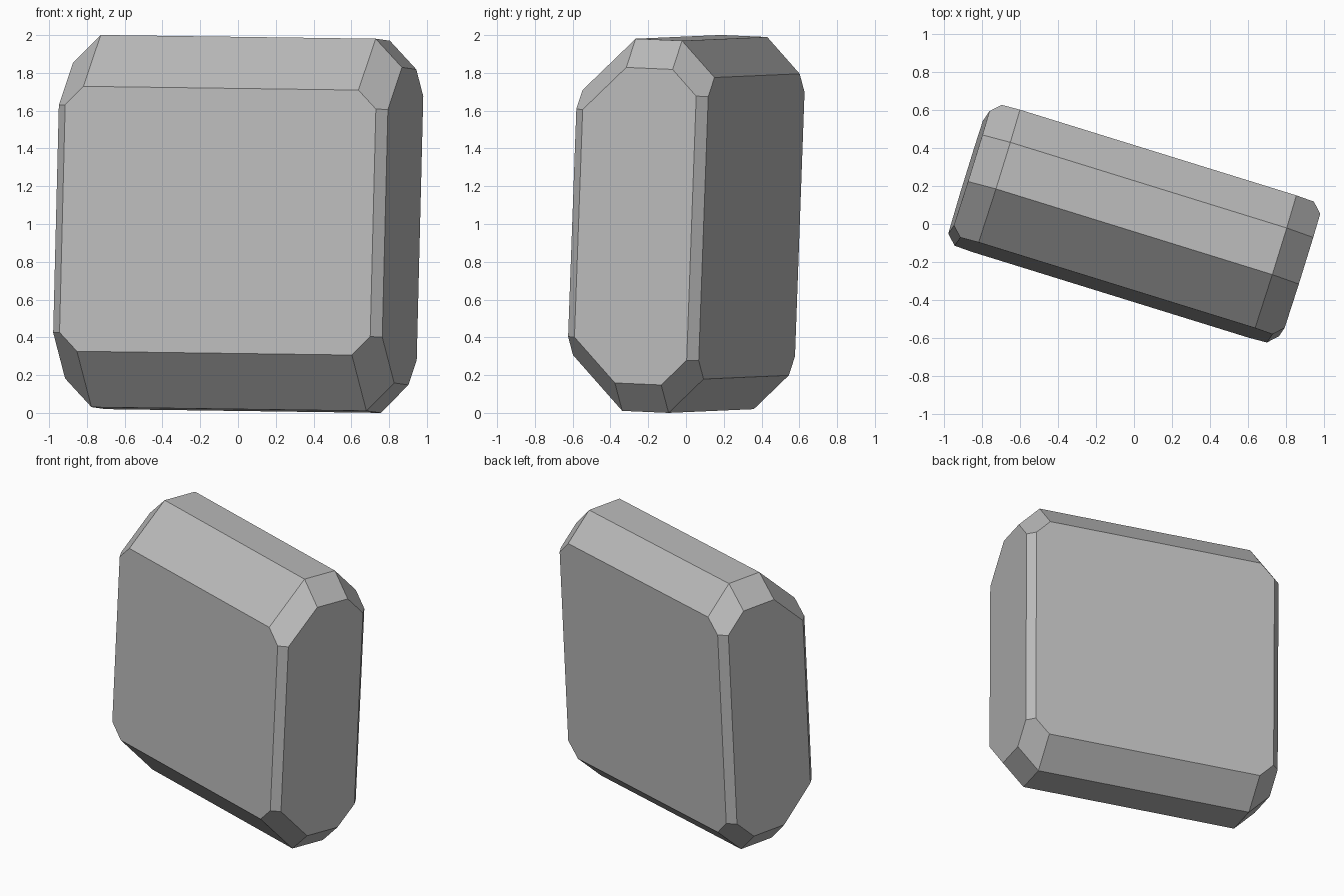
import bpy
import bmesh
from mathutils import Matrix, Vector

cube = bpy.data.objects.get("Cube")
if cube:
    bpy.data.objects.remove(cube, do_unlink=True)

# Half sizes of the block: width, depth, height
HALF = Vector((0.912, 0.364, 0.986))
# Chamfer planes, as the limit on the sum of the two coordinates that meet
SIDE_TOP = 1.748
SIDE_FRONT = 1.225
FRONT_TOP = {-1: 1.066, 1: 1.163}   # front chamfer is wider than the back

# Plain grey material
grey = bpy.data.materials.new("plain grey")
grey.use_nodes = True
colour = (0.5, 0.5, 0.5, 1)
grey.diffuse_color = colour
grey.node_tree.nodes["Principled BSDF"].inputs["Base Color"].default_value = colour

# Block
bm = bmesh.new()
bmesh.ops.create_cube(bm, size=2)
bmesh.ops.scale(bm, vec=HALF, verts=bm.verts)


def cut(normal, limit):
    """Slice off all beyond normal . p = limit and cap the hole."""
    n = Vector(normal)
    geom = bm.verts[:] + bm.edges[:] + bm.faces[:]
    res = bmesh.ops.bisect_plane(bm, geom=geom, dist=1e-5, plane_no=n,
                                 plane_co=n * limit / n.length_squared,
                                 clear_outer=True)
    edges = [e for e in res["geom_cut"]
             if isinstance(e, bmesh.types.BMEdge) and e.is_boundary]
    if edges:
        bmesh.ops.contextual_create(bm, geom=edges)


# Edge chamfers
signs = (-1, 1)
for a in signs:
    for b in signs:
        cut((a, 0, b), SIDE_TOP)
        cut((a, b, 0), SIDE_FRONT)
        cut((0, a, b), FRONT_TOP[a])

# Corner chamfers, each meeting a corner of the top or bottom face
for x in signs:
    for y in signs:
        for z in signs:
            cut((x, y, z), SIDE_TOP + FRONT_TOP[y] - HALF.z)

bmesh.ops.remove_doubles(bm, verts=bm.verts, dist=0.002)
bmesh.ops.recalc_face_normals(bm, faces=bm.faces)

# Turn and tilt the block into its resting pose
u = Vector((0.955, -0.296, -0.013)).normalized()
w = Vector((0.025, 0.036, 0.999))
w = (w - u * w.dot(u)).normalized()
pose = Matrix((u, w.cross(u), w)).transposed()
bm.transform(pose.to_4x4())
bm.transform(Matrix.Translation((0, 0, -min(v.co.z for v in bm.verts))))

mesh = bpy.data.meshes.new("chamfered_block")
bm.to_mesh(mesh)
bm.free()
mesh.materials.append(grey)
block = bpy.data.objects.new("chamfered_block", mesh)
bpy.context.collection.objects.link(block)
